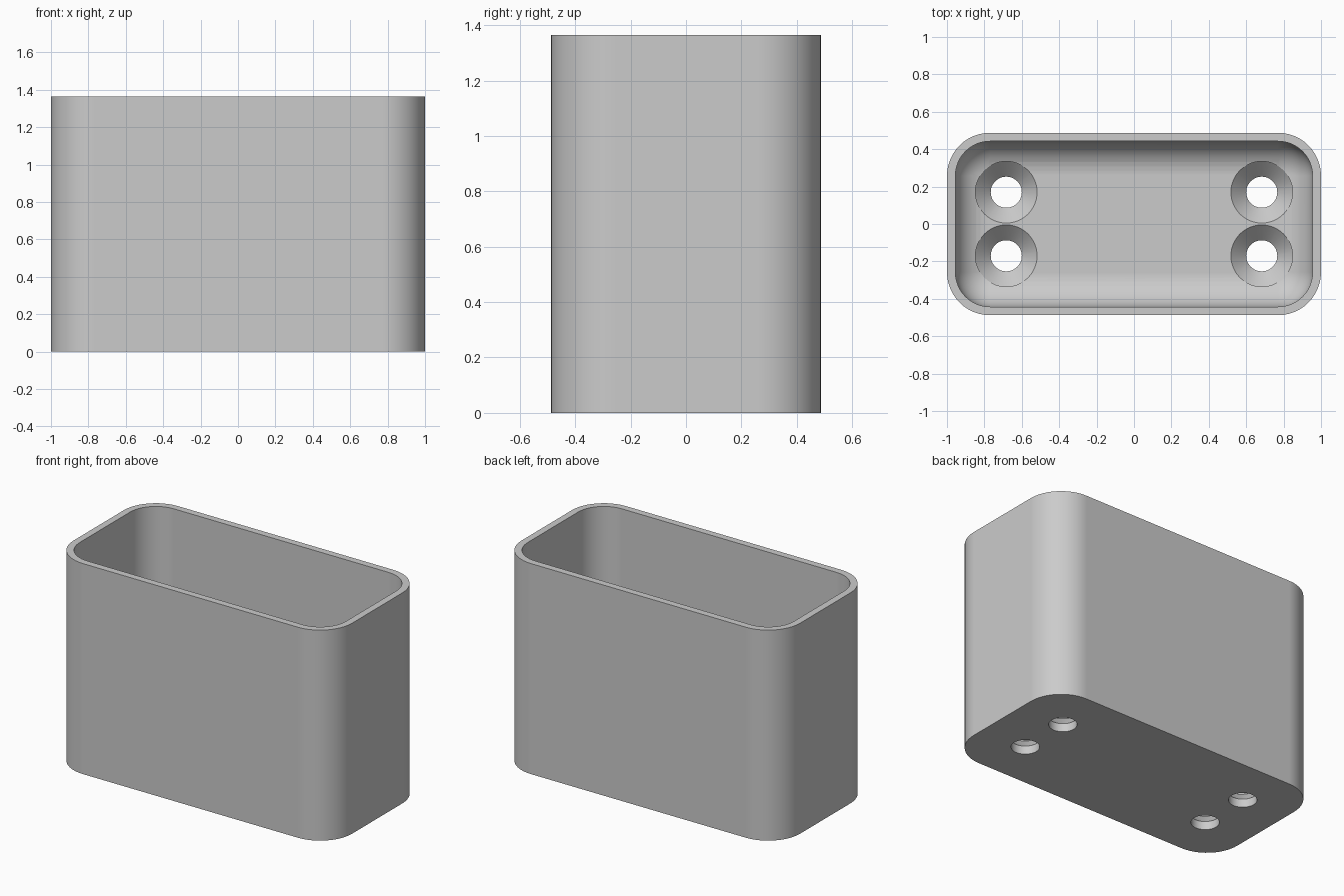
import bpy, bmesh
from math import sin, cos, pi, radians

cube = bpy.data.objects.get("Cube")
if cube:
    bpy.data.objects.remove(cube, do_unlink=True)

HALF_X, HALF_Y, HEIGHT = 1.0, 0.4875, 1.365
CORNER, WALL, FLOOR = 0.23, 0.045, 0.136
FILLET = 0.18
HOLE_X, HOLE_Y, HOLE_R, SINK_R = 0.683, 0.17, 0.083, 0.165
STEPS = 12

grey = bpy.data.materials.new("plain grey")
grey.use_nodes = True
colour = (0.6, 0.6, 0.6, 1)
grey.diffuse_color = colour
grey.node_tree.nodes["Principled BSDF"].inputs["Base Color"].default_value = colour


def rounded_ring(bm, inset, z):
    """Rounded rectangle, inset from the outer wall."""
    r = CORNER - inset
    verts = []
    for q, (sx, sy) in enumerate([(1, 1), (-1, 1), (-1, -1), (1, -1)]):
        for i in range(STEPS + 1):
            a = (q + i / STEPS) * pi / 2
            verts.append(bm.verts.new((sx * (HALF_X - CORNER) + r * cos(a),
                                       sy * (HALF_Y - CORNER) + r * sin(a), z)))
    return verts


def circle_ring(bm, x, y, r, z, n=48):
    return [bm.verts.new((x + r * cos(2 * pi * i / n), y + r * sin(2 * pi * i / n), z))
            for i in range(n)]


def loft(bm, rings):
    """Skin the rings in order and cap both ends."""
    for a, b in zip(rings, rings[1:]):
        for i in range(len(a)):
            j = (i + 1) % len(a)
            bm.faces.new((a[i], a[j], b[j], b[i]))
    bm.faces.new(rings[0][::-1])
    bm.faces.new(rings[-1])


def make_object(name, bm):
    bmesh.ops.recalc_face_normals(bm, faces=bm.faces)
    mesh = bpy.data.meshes.new(name)
    bm.to_mesh(mesh)
    bm.free()
    mesh.materials.append(grey)
    obj = bpy.data.objects.new(name, mesh)
    bpy.context.collection.objects.link(obj)
    return obj


# Open box: up the outside, over the rim, down the inside, round the floor fillet
bm = bmesh.new()
rings = [rounded_ring(bm, 0, 0), rounded_ring(bm, 0, HEIGHT), rounded_ring(bm, WALL, HEIGHT)]
for i in range(STEPS + 1):
    a = i / STEPS * pi / 2
    rings.append(rounded_ring(bm, WALL + FILLET * (1 - cos(a)), FLOOR + FILLET * (1 - sin(a))))
loft(bm, rings)
box = make_object("box", bm)

# Countersunk screw holes
bm = bmesh.new()
for sx in (-1, 1):
    for sy in (-1, 1):
        profile = [(HOLE_R, -0.1), (HOLE_R, FLOOR - SINK_R + HOLE_R),
                   (SINK_R, FLOOR), (SINK_R, FLOOR + 0.3)]
        loft(bm, [circle_ring(bm, sx * HOLE_X, sy * HOLE_Y, r, z) for r, z in profile])
drills = make_object("hole_cutter", bm)
drills.hide_render = True

bpy.ops.object.select_all(action="DESELECT")
box.select_set(True)
bpy.context.view_layer.objects.active = box
cut = box.modifiers.new("screw_holes", "BOOLEAN")
cut.operation = "DIFFERENCE"
cut.solver = "EXACT"
cut.object = drills
bpy.ops.object.modifier_apply(modifier=cut.name)
bpy.data.objects.remove(drills, do_unlink=True)

# Smooth walls with crisp rims
bpy.ops.object.shade_smooth_by_angle(angle=radians(25))
normals = box.modifiers.new("even_shading", "WEIGHTED_NORMAL")
normals.keep_sharp = True
